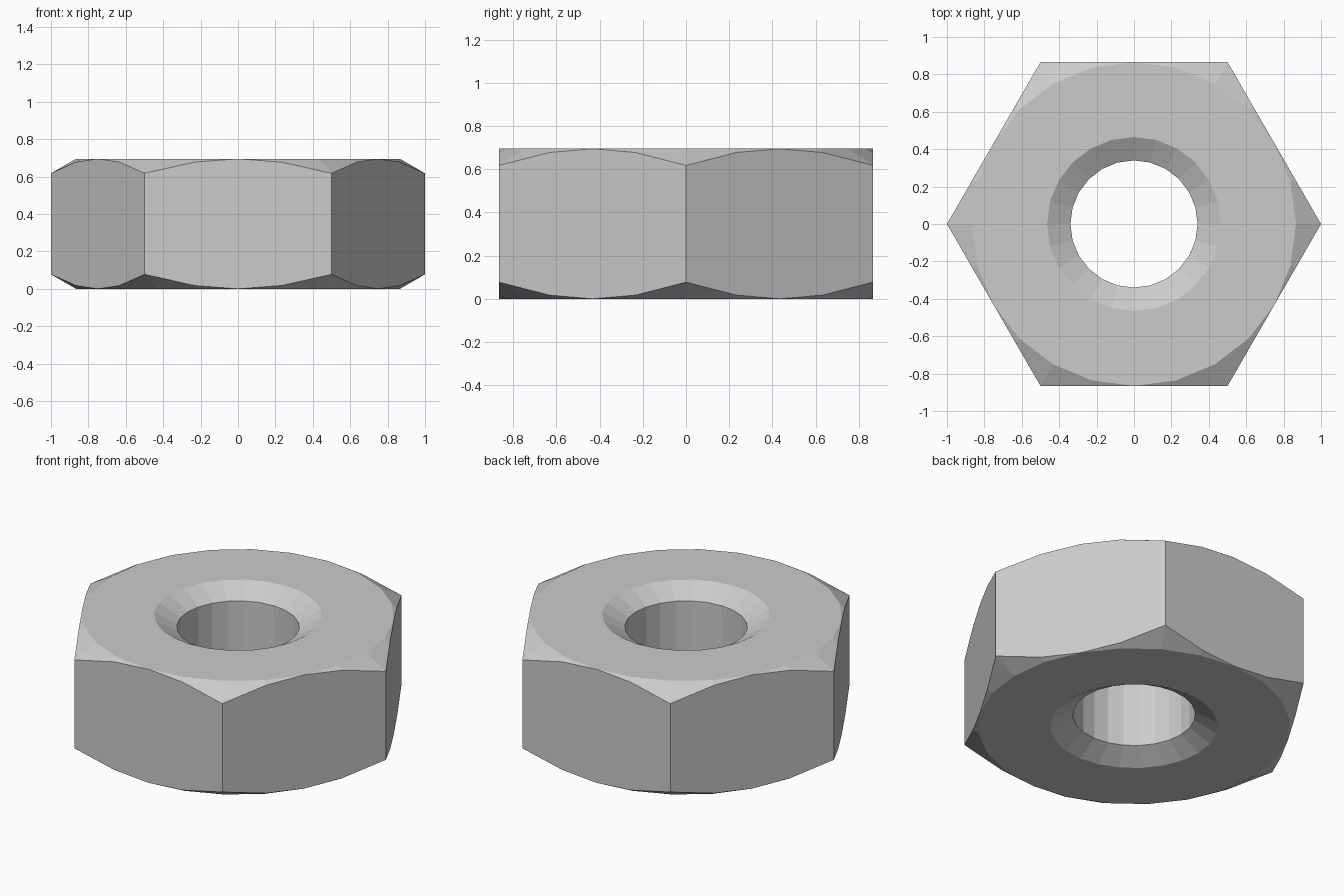
import bpy, bmesh
from math import cos, sin, tan, radians, pi

if "Cube" in bpy.data.objects:
    bpy.data.objects.remove(bpy.data.objects["Cube"])

N, H = 24, 0.695                     # sides, height
APO = cos(pi / 6)                    # half width across the flats
BORE, RIM = 0.34, 0.465              # hole radius, countersink radius
SLOPE = tan(radians(30))             # chamfer slope

bm = bmesh.new()


def ring(radius, z):
    """Ring of N points; radius and z are functions of the angle."""
    return [bm.verts.new((radius(a) * cos(a), radius(a) * sin(a), z(a)))
            for a in (2 * pi * i / N for i in range(N))]


def hexagon(a):
    return APO / cos((a % (pi / 3)) - pi / 6)


def drop(a):
    return (hexagon(a) - APO) * SLOPE


sink = (RIM - BORE) * SLOPE
# closed section: bottom face, outer chamfers and flats, top face, countersunk bore
rings = [
    ring(lambda a: RIM, lambda a: 0),
    ring(lambda a: APO, lambda a: 0),
    ring(hexagon, drop),
    ring(hexagon, lambda a: H - drop(a)),
    ring(lambda a: APO, lambda a: H),
    ring(lambda a: RIM, lambda a: H),
    ring(lambda a: BORE, lambda a: H - sink),
    ring(lambda a: BORE, lambda a: sink),
]
for k, lower in enumerate(rings):
    upper = rings[(k + 1) % len(rings)]
    for i in range(N):
        j = (i + 1) % N
        bm.faces.new((lower[i], lower[j], upper[j], upper[i]))

# chamfer vanishes at the middle of each flat
bmesh.ops.remove_doubles(bm, verts=bm.verts, dist=1e-4)
bmesh.ops.recalc_face_normals(bm, faces=bm.faces)

mesh = bpy.data.meshes.new("hex_nut")
bm.to_mesh(mesh)
bm.free()
nut = bpy.data.objects.new("hex_nut", mesh)
bpy.context.collection.objects.link(nut)
